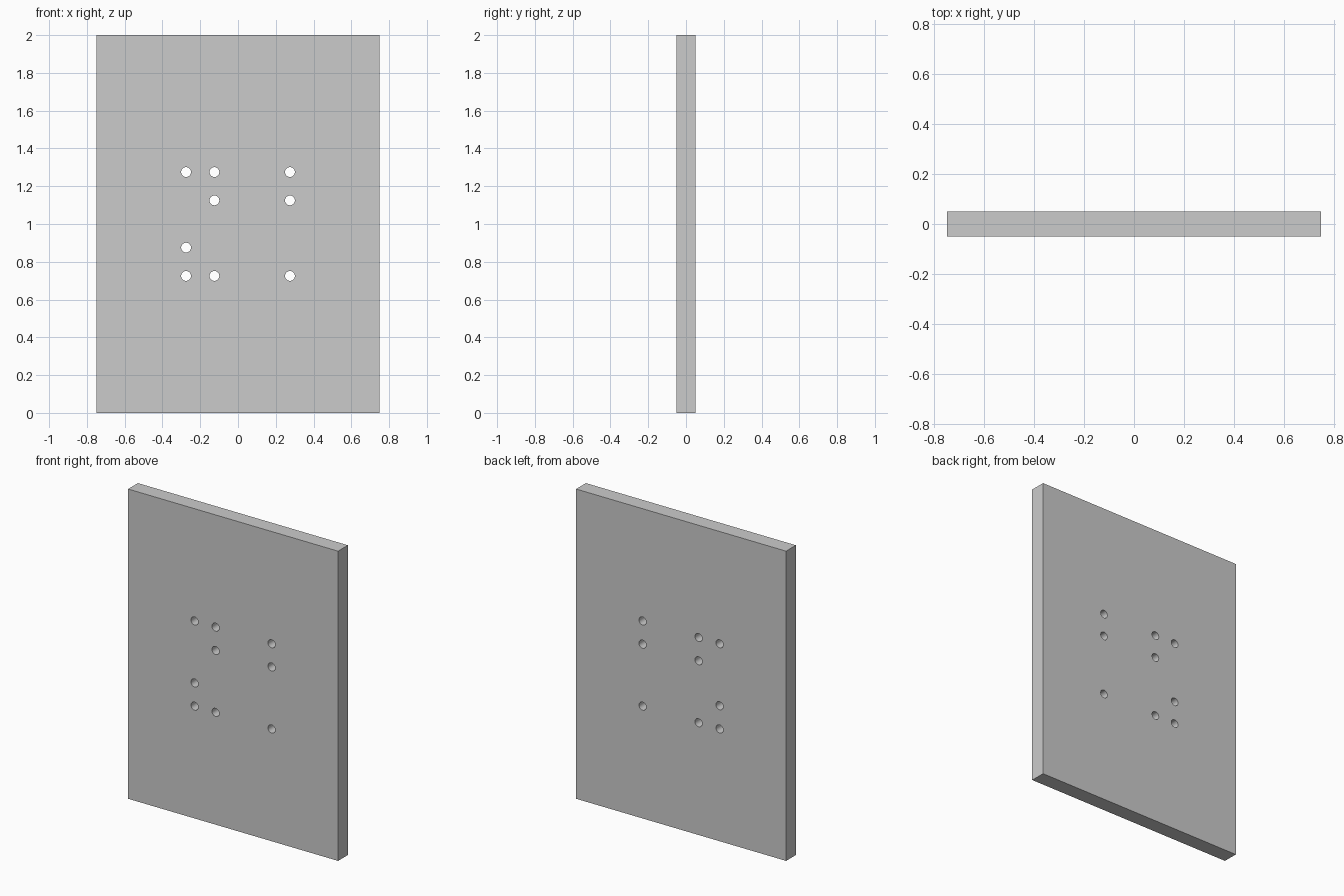
import bpy, bmesh
from mathutils import Matrix, Vector

if "Cube" in bpy.data.objects:
    bpy.data.objects.remove(bpy.data.objects["Cube"])

WIDTH, DEPTH, HEIGHT = 1.5, 0.1, 2.0
HOLE_RADIUS = 0.026
# height of each row of holes -> x positions along it
ROWS = {
    1.275: (-0.275, -0.125, 0.275),
    1.125: (-0.125, 0.275),
    0.875: (-0.275,),
    0.725: (-0.275, -0.125, 0.275),
}


def make_object(name, bm):
    mesh = bpy.data.meshes.new(name)
    bm.to_mesh(mesh)
    bm.free()
    obj = bpy.data.objects.new(name, mesh)
    bpy.context.collection.objects.link(obj)
    return obj


# Upright flat panel
bm = bmesh.new()
bmesh.ops.create_cube(bm, size=1, matrix=Matrix.Translation((0, 0, HEIGHT / 2))
                      @ Matrix.Diagonal((WIDTH, DEPTH, HEIGHT, 1)))
panel = make_object("panel", bm)

# Cutter holding one cylinder per through hole, axis along y
bm = bmesh.new()
for z, xs in ROWS.items():
    for x in xs:
        bmesh.ops.create_cone(bm, cap_ends=True, segments=32,
                              radius1=HOLE_RADIUS, radius2=HOLE_RADIUS, depth=DEPTH * 2,
                              matrix=Matrix.Translation(Vector((x, 0, z)))
                              @ Matrix.Rotation(1.5707963, 4, 'X'))
cutter = make_object("hole_cutter", bm)
cutter.hide_render = True

# Drill the holes and keep their rims sharp
drill = panel.modifiers.new("drill_holes", 'BOOLEAN')
drill.operation = 'DIFFERENCE'
drill.solver = 'EXACT'
drill.object = cutter
bpy.context.view_layer.objects.active = panel
panel.select_set(True)
bpy.ops.object.modifier_apply(modifier=drill.name)
bpy.data.objects.remove(cutter)
bpy.ops.object.shade_smooth_by_angle()
